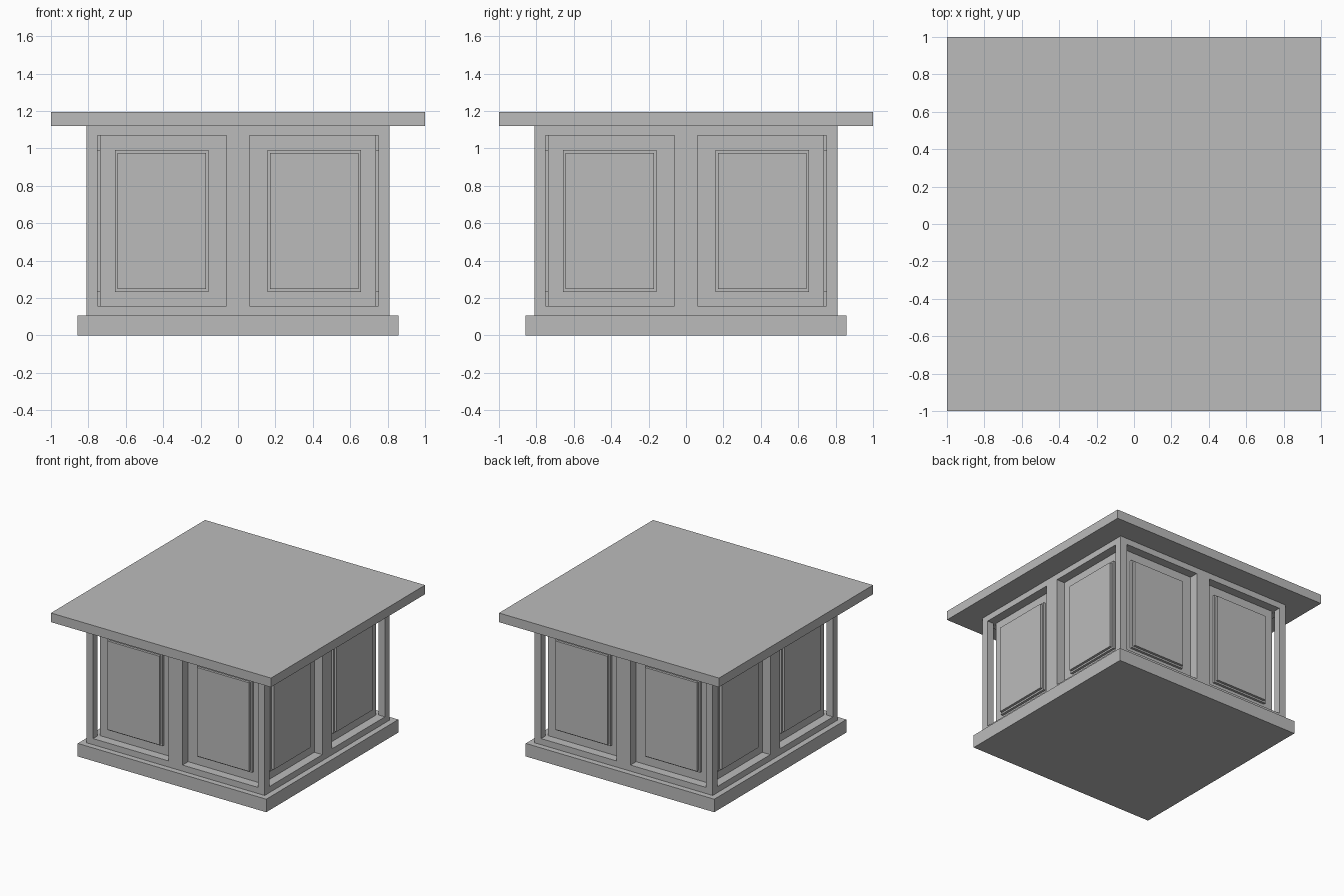
import bpy
from math import pi
from mathutils import Matrix

cube = bpy.data.objects.get("Cube")
if cube:
    bpy.data.objects.remove(cube, do_unlink=True)

grey = bpy.data.materials.new("plain_grey")
grey.use_nodes = True
colour = (0.5, 0.5, 0.5, 1)
grey.diffuse_color = colour
grey.node_tree.nodes["Principled BSDF"].inputs["Base Color"].default_value = colour

BODY, CORE = 0.81, 0.737          # half widths of the frame and the inner box
OPEN_IN, OPEN_OUT = 0.0625, 0.75  # opening edges, from the middle of a side
LOW, SILL, HEAD, HIGH = 0.107, 0.157, 1.07, 1.12
TOP = 1.195


def box(name, x, y, z, turn=0):
    """Box between the given (min, max) limits, turned about the z axis."""
    bpy.ops.mesh.primitive_cube_add(size=1)
    ob = bpy.context.object
    ob.name = name
    limits = (x, y, z)
    place = Matrix.Translation([(a + b) / 2 for a, b in limits])
    scale = Matrix.Diagonal([b - a for a, b in limits] + [1])
    ob.data.transform(Matrix.Rotation(turn, 4, "Z") @ place @ scale)
    ob.data.materials.append(grey)
    return ob


def square(name, half, z):
    return box(name, (-half, half), (-half, half), z)


# Plinth, inner box and table top
square("plinth", 0.857, (0, LOW))
square("inner_box", CORE, (LOW, HIGH))
square("table_top", 1, (HIGH, TOP))

for i, side in enumerate(("front", "left", "back", "right")):
    turn = i * pi / 2
    depth = (-BODY, -CORE)
    # Frame: corner post, middle stile, rails
    box(side + "_corner_post", (OPEN_OUT, BODY), (-BODY, -OPEN_OUT), (LOW, HIGH), turn)
    box(side + "_middle_stile", (-OPEN_IN, OPEN_IN), depth, (SILL, HEAD), turn)
    for part, z in (("bottom", (LOW, SILL)), ("top", (HEAD, HIGH))):
        box(f"{side}_{part}_rail", (-OPEN_OUT, OPEN_OUT), depth, z, turn)
    # Stepped raised panels, one in each opening
    for hand, centre in (("right", -0.407), ("left", 0.407)):
        for step, inset, rise in (("base", 0, 0.02), ("face", 0.014, 0.04)):
            half = 0.25 - inset
            box(f"{side}_{hand}_panel_{step}", (centre - half, centre + half),
                (-CORE - rise, -CORE), (0.233 + inset, 0.99 - inset), turn)
